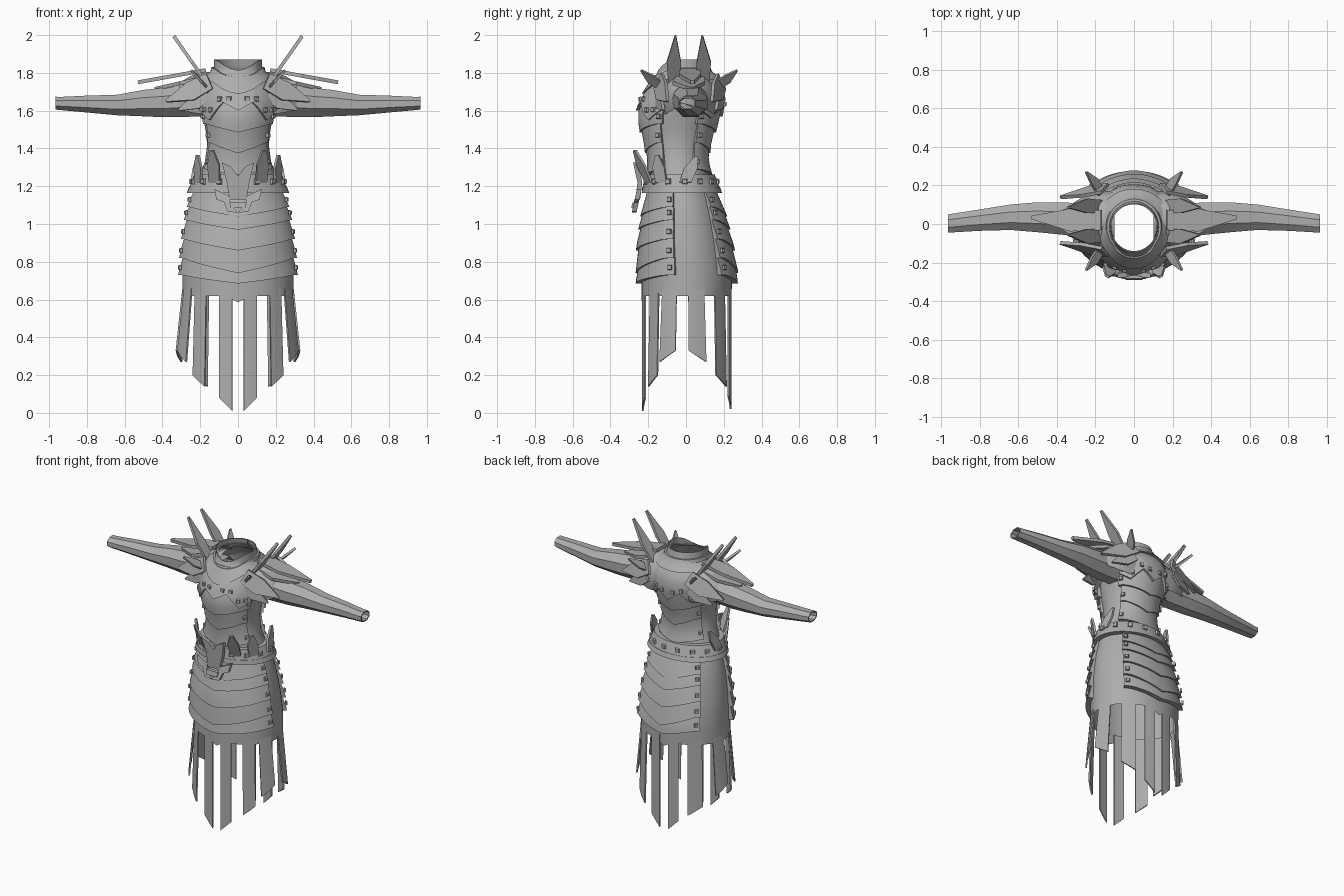
import bpy, bmesh, math
from mathutils import Vector

if "Cube" in bpy.data.objects:
    bpy.data.objects.remove(bpy.data.objects["Cube"])

steel = bpy.data.materials.new("steel grey")
steel.diffuse_color = (0.42, 0.42, 0.42, 1)
steel.use_nodes = True
steel.node_tree.nodes["Principled BSDF"].inputs["Base Color"].default_value = steel.diffuse_color

# Body profile: height, half width, front y, back y
PROFILE = [(.58, .295, -.235, .24), (.75, .295, -.235, .245), (.90, .285, -.235, .225),
           (1.05, .265, -.215, .19), (1.15, .24, -.20, .16), (1.25, .205, -.19, .125),
           (1.33, .175, -.19, .105), (1.42, .163, -.205, .115), (1.50, .172, -.225, .14),
           (1.58, .19, -.24, .165), (1.65, .205, -.22, .18), (1.72, .20, -.185, .175),
           (1.78, .15, -.155, .14), (1.81, .118, -.14, .11), (1.88, .12, -.145, .10)]


def lerp_table(table, v):
    if v <= table[0][0]:
        return table[0][1:]
    for a, b in zip(table, table[1:]):
        if v <= b[0]:
            f = (v - a[0]) / (b[0] - a[0])
            return [p + (q - p) * f for p, q in zip(a[1:], b[1:])]
    return table[-1][1:]


def surf(t, z, off=0.0):
    """Point on the body at angle t (degrees, 0 is front, 90 is +x), pushed out by off."""
    hx, yf, yb = lerp_table(PROFILE, z)
    a = math.radians(t)
    s, c = math.sin(a), math.cos(a)
    cy, d = (yf + yb) / 2, (yb - yf) / 2
    n = Vector((s / hx, -c / d, 0)).normalized()
    return Vector((hx * s, cy - d * c, z)) + n * off


def make(name, verts, faces, smooth=True):
    me = bpy.data.meshes.new(name)
    me.from_pydata([tuple(v) for v in verts], [], faces)
    bm = bmesh.new()
    bm.from_mesh(me)
    bmesh.ops.recalc_face_normals(bm, faces=bm.faces)
    bm.to_mesh(me)
    bm.free()
    me.materials.append(steel)
    ob = bpy.data.objects.new(name, me)
    bpy.context.collection.objects.link(ob)
    if smooth:
        bpy.ops.object.select_all(action='DESELECT')
        ob.select_set(True)
        bpy.context.view_layer.objects.active = ob
        bpy.ops.object.shade_smooth_by_angle(angle=math.radians(32))
    return ob


def grid(name, rows, smooth=True):
    w = len(rows[0])
    faces = [(i * w + j, i * w + j + 1, (i + 1) * w + j + 1, (i + 1) * w + j)
             for i in range(len(rows) - 1) for j in range(w - 1)]
    return make(name, [v for r in rows for v in r], faces, smooth)


def band(name, t0, t1, ztop, zbot, off_top, off_bot, cols=20, rows=4, base=0.0):
    """Curved plate on the body, with its rim folded back to the body."""
    ts = [t0 + (t1 - t0) * j / cols for j in range(cols + 1)]
    out = []
    for i in range(-1, rows + 2):
        f = min(max(i / rows, 0), 1)
        off = off_top + (off_bot - off_top) * f
        row = []
        for j in range(-1, cols + 2):
            t = ts[min(max(j, 0), cols)]
            rim = i < 0 or i > rows or j < 0 or j > cols
            row.append(surf(t, ztop(t) + (zbot(t) - ztop(t)) * f, base if rim else off))
        out.append(row)
    return grid(name, out)


def prism(name, pts, normal, th):
    """Flat outline given thickness along normal."""
    n = len(pts)
    h = Vector(normal).normalized() * th / 2
    pts = [Vector(p) for p in pts]
    faces = [tuple(range(n)), tuple(range(2 * n - 1, n - 1, -1))]
    faces += [(i, (i + 1) % n, n + (i + 1) % n, n + i) for i in range(n)]
    return make(name, [p + h for p in pts] + [p - h for p in pts], faces, False)


def blade(name, base, tip, side, w, th=.014, lean=0.0, belly=.5):
    base, tip, side = Vector(base), Vector(tip), Vector(side).normalized()
    mid = base.lerp(tip, belly)
    end = tip - side * lean
    pts = [base - side * w * .8, mid - side * w, end, tip + side * .008, mid + side * w * .8, base + side * w * .8]
    prism(name, pts, (tip - base).cross(side), th)


rivets = []


def rivet(t, z, off, size=.013):
    rivets.append((surf(t, z, off), t, size))


# Under-dress, open at the hem and the neck
hem = lambda t: .62 - .035 * max(0, 1 - min(abs(t), 360 - abs(t), abs(180 - abs(t))) / 12)
zs = [p[0] for p in PROFILE[1:-1]]
ang = [-180 + 7.5 * j for j in range(49)]
body = grid("dress_body", [[surf(t, hem(t)) for t in ang]] + [[surf(t, z) for t in ang] for z in zs])
bm = bmesh.new()
bm.from_mesh(body.data)
bmesh.ops.remove_doubles(bm, verts=bm.verts, dist=1e-5)
bm.to_mesh(body.data)
bm.free()

# Hanging skirt strips: edge angles, tip height on each edge, flare
STRIPS = [(6, 20, .01, .08, 0), (35, 51, .14, .20, .05), (57, 77, .27, .33, .12),
          (113, 92, .27, .33, .12), (148, 129, .14, .20, .05), (174, 160, .02, .09, 0)]
for s in (1, -1):
    for ta, tb, za, zb, flare in STRIPS:
        verts = []
        for thick in (0, -.009):
            for f in (0, .5, 1):
                for t, zt in ((ta, za), ((ta + tb) / 2, (za + zb) / 2), (tb, zb)):
                    p = surf(t * s, .66, thick)
                    k = 1 + flare * f
                    verts.append((p.x * k, p.y * k, .66 + (zt - .66) * f))
        q = [(i, i + 1, i + 4, i + 3) for i in (0, 1, 3, 4)]
        faces = q + [tuple(k + 9 for k in f) for f in q]
        loop = [0, 1, 2, 5, 8, 7, 6, 3]
        faces += [(a, b, b + 9, a + 9) for a, b in zip(loop, loop[1:] + loop[:1])]
        make("skirt_strip", verts, faces)

# Lapped skirt, belly, chest and back plates: top, side bottom, centre bottom, lap, angle
PLATES = [("skirt_plate", .84, .73, .685, .032, 76), ("skirt_plate", .95, .82, .74, .032, 76),
          ("skirt_plate", 1.04, .92, .86, .03, 76), ("skirt_plate", 1.11, 1.02, .97, .028, 76),
          ("skirt_plate", 1.18, 1.09, 1.04, .026, 76), ("belly_plate", 1.44, 1.29, 1.26, .018, 62),
          ("belly_plate", 1.55, 1.43, 1.375, .02, 62), ("breast_plate", 1.70, 1.53, 1.485, .024, 66)]
for name, zt, zside, zmid, lap, half in PLATES:
    for centre, h, label in ((0, half, "front_"), (180, half - (28 if "skirt" in name else 4), "back_")):
        bot = lambda t: zmid + (zside - zmid) * min(1, abs(t - centre) / h / .85)
        band(label + name, centre - h, centre + h, lambda t: zt, bot, .008, lap)
        for s in (1, -1):
            rivet(centre + s * (h - 5), zside + .04, lap - .003)

# Belt with a lower rim and rivets
band("belt", -180, 180, lambda t: 1.262, lambda t: 1.185, .03, .034, 48, 2)
band("belt_rim", -180, 180, lambda t: 1.195, lambda t: 1.165, .036, .036, 48, 1)
for t in range(24, 350, 24):
    rivet(t, 1.225, .034, .015)

# Yoke over the shoulders with a zigzag hem, and two collars
YOKE = [(0, 1.60), (20, 1.645), (45, 1.55), (70, 1.62), (90, 1.64),
        (110, 1.62), (140, 1.56), (160, 1.63), (180, 1.57)]
yoke_hem = lambda t: lerp_table(YOKE, abs(t))[0]
band("yoke", -180, 180, lambda t: 1.79, yoke_hem, .014, .032, 72, 6)
for s in (1, -1):
    for t in (12, 25, 40, 52, 128, 142, 156, 170):
        rivet(s * t, yoke_hem(t) + .035, .028)
front = lambda t: max(0, math.cos(math.radians(t)))
band("outer_collar", -180, 180, lambda t: 1.83 - .05 * front(t) ** 2,
     lambda t: 1.765 - .075 * front(t) ** 6, .022, .034, 48, 3)
band("neck_collar", -180, 180, lambda t: 1.87 - .055 * front(t) ** 3,
     lambda t: 1.79 - .04 * front(t) ** 6, .006, .014, 48, 3)

# Sleeves: x, y centre, z centre, y radius, z radius
SLEEVE = [(.10, .02, 1.66, .09, .09), (.26, .02, 1.655, .09, .09), (.40, .03, 1.643, .085, .08),
          (.50, .035, 1.64, .08, .072), (.64, .035, 1.63, .068, .056), (.80, .02, 1.635, .057, .046),
          (.94, .005, 1.638, .05, .036), (.965, .003, 1.64, .048, .035), (.965, .003, 1.64, .04, .028),
          (.90, .01, 1.638, .04, .028)]
for s in (1, -1):
    rows = []
    for x, y, z, ry, rz in SLEEVE:
        rows.append([Vector((s * x, y + ry * 1.05 * math.cos(a), z + rz * 1.05 * math.sin(a)))
                     for a in (math.radians(22.5 + 45 * k) for k in range(9))])
    grid("sleeve", rows)

# Shoulder guards, spikes and horns
for s in (1, -1):
    def P(x, y, z):
        return Vector((s * x, y, z))
    rows = []
    for x, r in ((.10, 1.0), (.18, 1.0), (.25, .86), (.31, .62)):
        rows.append([P(x, .02 + .15 * r * math.cos(math.radians(a)), 1.655 + .15 * r * math.sin(math.radians(a)))
                     for a in range(-30, 211, 30)])
    grid("shoulder_guard", rows)
    blade("upper_shoulder_blade", P(.17, .02, 1.815), P(.53, .035, 1.75), (0, 1, 0), .065, .02, .01, .45)
    blade("lower_shoulder_blade", P(.2, .02, 1.77), P(.44, .03, 1.715), (0, 1, 0), .095, .02, .01, .45)
    for f, dy in ((-1, 0), (1, .04)):
        blade("shoulder_wedge", P(.15, f * .145 + dy, 1.755), P(.38, f * .10 + dy, 1.645),
              P(.35, -f * .4, .8), .06, .018, 0, .45)
        blade("side_wedge", P(.16, f * .155 + dy, 1.69), P(.31, f * .12 + dy, 1.60),
              P(.45, -f * .2, .8), .045, .016, 0, .45)
        blade("short_spike", P(.17, f * .13 + dy * .8, 1.73), P(.245, f * .24 + dy * .8, 1.81),
              P(.5, -f * .6, .6), .03, .014, 0, .5)
        blade("tall_horn", P(.165, f * .075 + .015, 1.745), P(.34, f * .075 + .015, 1.995),
              (0, -f, 0), .042, .018, 0, .45)

    # Flared points rising from the belt
    for t, tip, w in ((31, (.14, -.27, 1.39), .04), (60, (.215, -.15, 1.365), .04), (97, (.215, .055, 1.355), .04)):
        a = math.radians(t)
        blade("belt_point", surf(s * t, 1.22, .03), P(*tip), P(math.cos(a), math.sin(a), 0), w, .014, .012, .55)

# Buckle: shield, cross bar and side prongs
front_y = lambda z: -.24 - .22 * abs(z - 1.2)


def buckle(name, pts, push=0.0):
    prism(name, [(x, front_y(z) - push, z) for x, z in pts], (0, -1, 0), .025)


buckle("buckle_shield", [(-.085, 1.325), (-.04, 1.305), (0, 1.255), (.04, 1.305), (.085, 1.325),
                         (.06, 1.22), (.045, 1.13), (-.045, 1.13), (-.06, 1.22)])
buckle("buckle_bar", [(-.045, 1.115), (.045, 1.115), (.04, 1.085), (-.04, 1.085)], .012)
for s in (1, -1):
    buckle("buckle_prong", [(s * x, z) for x, z in
                            ((.05, 1.15), (.125, 1.185), (.115, 1.13), (.075, 1.115), (.055, 1.065), (.0, 1.06), (.035, 1.10))], .004)

# Square rivets, all in one object
bm = bmesh.new()
for p, t, size in rivets:
    a = math.radians(t)
    u, n, k = Vector((math.cos(a), math.sin(a), 0)), Vector((math.sin(a), -math.cos(a), 0)), Vector((0, 0, 1))
    ring = [(-1, -1), (1, -1), (1, 1), (-1, 1)]
    lo = [bm.verts.new(p + (u * i + k * j) * size) for i, j in ring]
    hi = [bm.verts.new(p + (u * i + k * j) * size * .75 + n * .012) for i, j in ring]
    bm.faces.new(hi)
    for i in range(4):
        bm.faces.new((lo[i], lo[(i + 1) % 4], hi[(i + 1) % 4], hi[i]))
me = bpy.data.meshes.new("rivets")
bm.to_mesh(me)
bm.free()
me.materials.append(steel)
bpy.context.collection.objects.link(bpy.data.objects.new("rivets", me))
